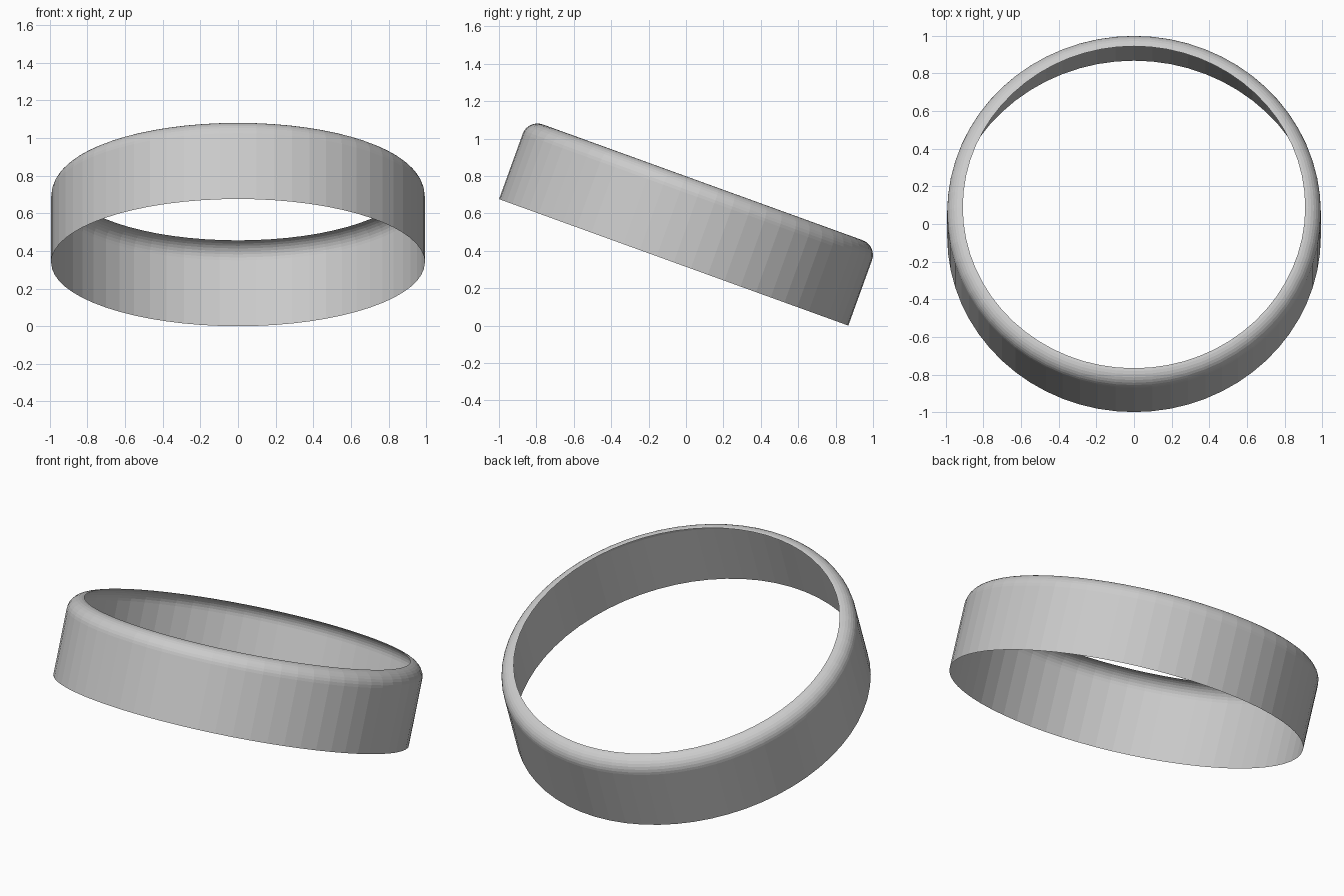
import bpy, bmesh, math
from mathutils import Matrix

if "Cube" in bpy.data.objects:
    bpy.data.objects.remove(bpy.data.objects["Cube"])

R, H, FILLET, SEGS, STEPS = 0.993, 0.455, 0.083, 64, 8
TILT = math.radians(-19.9)

# Half section: straight wall, then a quarter-round lip turning inward
profile = [(R, 0.0)]
for i in range(STEPS + 1):
    a = math.pi / 2 * i / STEPS
    profile.append((R - FILLET + FILLET * math.cos(a), H - FILLET + FILLET * math.sin(a)))

# Open band revolved around its own axis
bm = bmesh.new()
verts = [bm.verts.new((r, 0, z)) for r, z in profile]
edges = [bm.edges.new(pair) for pair in zip(verts, verts[1:])]
bmesh.ops.spin(bm, geom=verts + edges, cent=(0, 0, 0), axis=(0, 0, 1),
               angle=math.tau, steps=SEGS, use_merge=True)
bmesh.ops.remove_doubles(bm, verts=bm.verts, dist=1e-4)
bmesh.ops.recalc_face_normals(bm, faces=bm.faces)
bm.normal_update()
wall = max(bm.faces, key=lambda f: f.calc_area())
if wall.normal.dot(wall.calc_center_median().xy.to_3d()) < 0:
    bmesh.ops.reverse_faces(bm, faces=bm.faces)

# Lean the band towards the back, then stand it on the ground and centre it
bm.transform(Matrix.Rotation(TILT, 4, 'X'))
ys = [v.co.y for v in bm.verts]
zs = [v.co.z for v in bm.verts]
bm.transform(Matrix.Translation((0, -(min(ys) + max(ys)) / 2, -min(zs))))

mesh = bpy.data.meshes.new("tilted_band")
bm.to_mesh(mesh)
bm.free()
band = bpy.data.objects.new("tilted_band", mesh)
bpy.context.collection.objects.link(band)
